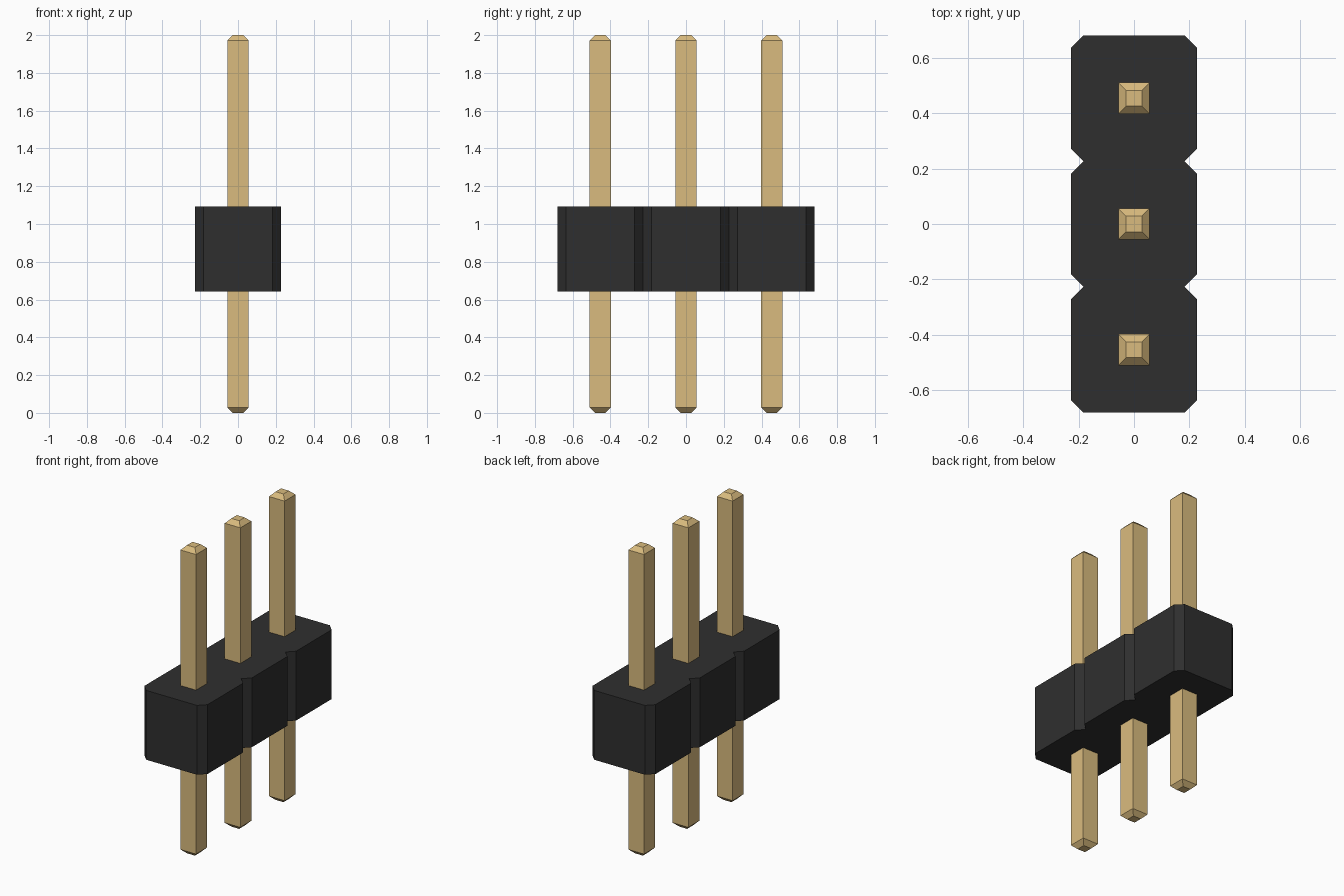
import bpy
import bmesh

if "Cube" in bpy.data.objects:
    bpy.data.objects.remove(bpy.data.objects["Cube"], do_unlink=True)

PITCH = 0.454
HALF = PITCH / 2
CHAMFER = 0.045
BODY_BOTTOM, BODY_TOP = 0.642, 1.092
PIN_HALF, TIP_HALF, TIP_HEIGHT = 0.056, 0.028, 0.028
HEIGHT = 2.0
ROWS = (-PITCH, 0, PITCH)


def make_material(name, color):
    mat = bpy.data.materials.new(name)
    mat.use_nodes = True
    mat.diffuse_color = color
    bsdf = next(n for n in mat.node_tree.nodes if n.type == "BSDF_PRINCIPLED")
    bsdf.inputs["Base Color"].default_value = color
    return mat


def loft(name, rings, mat):
    """Join matching (outline, z) rings with side faces and cap both ends."""
    bm = bmesh.new()
    loops = [[bm.verts.new((x, y, z)) for x, y in outline] for outline, z in rings]
    for low, high in zip(loops, loops[1:]):
        for i in range(len(low)):
            j = (i + 1) % len(low)
            bm.faces.new((low[i], low[j], high[j], high[i]))
    bm.faces.new(loops[0][::-1])
    bm.faces.new(loops[-1])
    bmesh.ops.recalc_face_normals(bm, faces=bm.faces)
    mesh = bpy.data.meshes.new(name)
    bm.to_mesh(mesh)
    bm.free()
    mesh.materials.append(mat)
    obj = bpy.data.objects.new(name, mesh)
    bpy.context.collection.objects.link(obj)
    return obj


def square(half, y):
    return [(-half, y - half), (half, y - half), (half, y + half), (-half, y + half)]


black = make_material("black plastic", (0.028, 0.028, 0.028, 1))
gold = make_material("gold metal", (0.70, 0.50, 0.21, 1))

# Housing: chamfered cells sharing a notch between neighbours
side = [(HALF - CHAMFER, ROWS[0] - HALF)]
for y in ROWS:
    side += [(HALF, y - HALF + CHAMFER), (HALF, y + HALF - CHAMFER),
             (HALF - CHAMFER, y + HALF)]
outline = side + [(-x, y) for x, y in reversed(side)]
loft("housing", [(outline, BODY_BOTTOM), (outline, BODY_TOP)], black)

# Square pins with tapered tips at both ends
for label, y in zip(("front", "middle", "back"), ROWS):
    shank, tip = square(PIN_HALF, y), square(TIP_HALF, y)
    loft(label + "_pin", [(tip, 0), (shank, TIP_HEIGHT),
                          (shank, HEIGHT - TIP_HEIGHT), (tip, HEIGHT)], gold)
